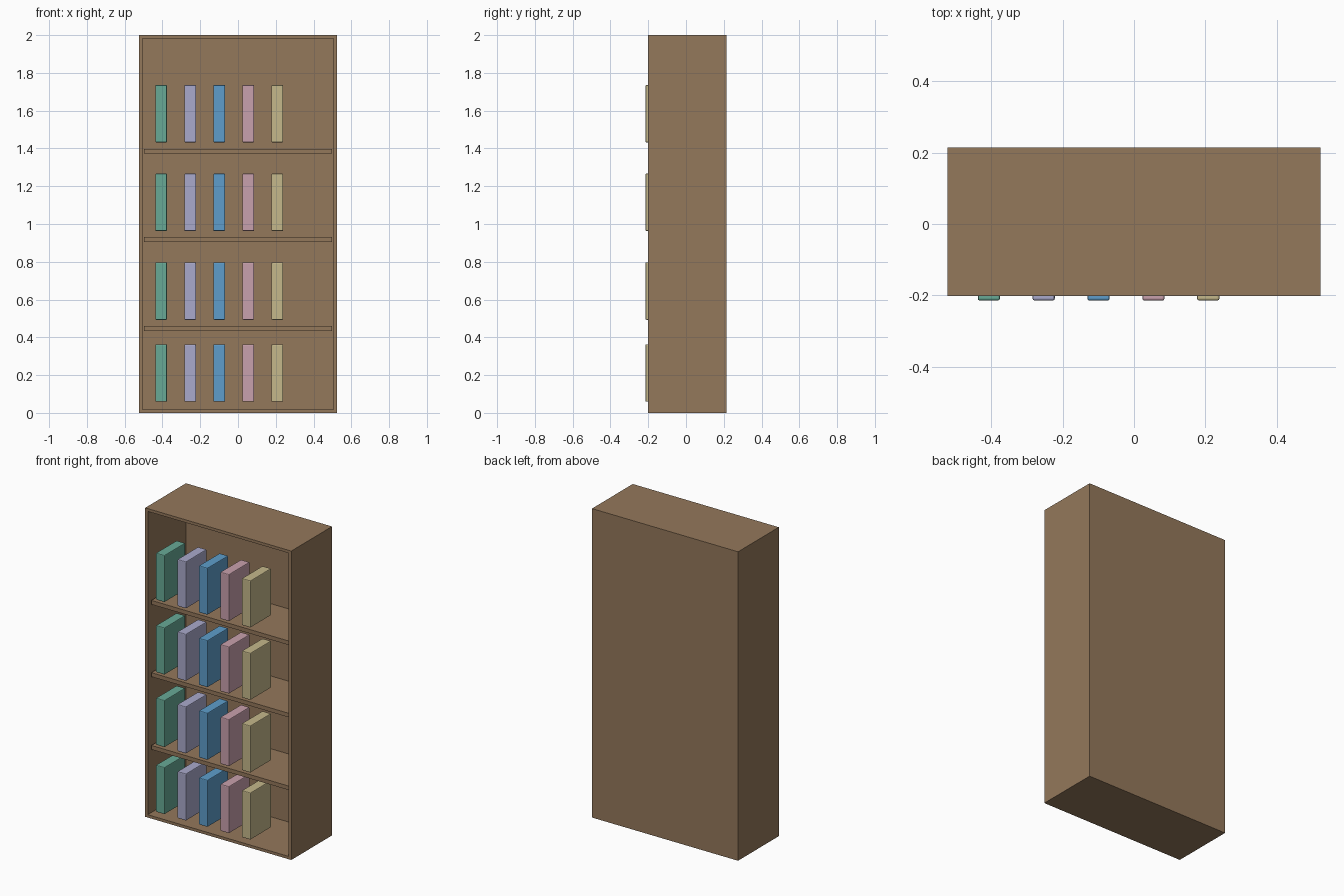
import bpy, bmesh
from mathutils import Matrix, Vector

if "Cube" in bpy.data.objects:
    bpy.data.objects.remove(bpy.data.objects["Cube"])

W, H, T = 1.046, 2.0, 0.026            # case width, height, board thickness
FRONT, BACK = -0.202, 0.2145


def material(name, rgb):
    lin = [((c / 255 + 0.055) / 1.055) ** 2.4 for c in rgb]
    m = bpy.data.materials.new(name)
    m.diffuse_color = (*lin, 1)
    m.use_nodes = True
    m.node_tree.nodes["Principled BSDF"].inputs["Base Color"].default_value = m.diffuse_color
    return m


def add_object(name, bm, mat):
    bmesh.ops.recalc_face_normals(bm, faces=bm.faces)
    me = bpy.data.meshes.new(name)
    bm.to_mesh(me)
    bm.free()
    me.materials.append(mat)
    ob = bpy.data.objects.new(name, me)
    bpy.context.collection.objects.link(ob)
    return ob


def box(x0, x1, y0, y1, z0, z1):
    bm = bmesh.new()
    centre = Vector(((x0 + x1) / 2, (y0 + y1) / 2, (z0 + z1) / 2))
    size = Matrix.Diagonal((x1 - x0, y1 - y0, z1 - z0, 1))
    bmesh.ops.create_cube(bm, size=1, matrix=Matrix.Translation(centre) @ size)
    return bm


wood = material("brown wood", (148, 120, 91))
covers = [material("green cover", (104, 170, 150)),
          material("lavender cover", (170, 170, 204)),
          material("blue cover", (94, 158, 204)),
          material("pink cover", (201, 161, 173)),
          material("sand cover", (197, 184, 139))]

# Case: solid box hollowed from the front, leaving a back panel
bm = box(-W / 2, W / 2, FRONT, BACK, 0, H)
bm.normal_update()
front = min(bm.faces, key=lambda f: f.calc_center_median().y)
bmesh.ops.inset_region(bm, faces=[front], thickness=T)
pushed = bmesh.ops.extrude_discrete_faces(bm, faces=[front])["faces"]
bmesh.ops.translate(bm, verts=pushed[0].verts, vec=(0, BACK - T - FRONT, 0))
add_object("bookcase_case", bm, wood)

# Shelves, set slightly back from the front edge
for i, top in enumerate((0.459, 0.930, 1.398)):
    x = W / 2 - T
    add_object(f"shelf_{i + 1}",
               box(-x, x, FRONT + T, BACK - T, top - T, top), wood)

# Books: five per level with softly bevelled edges
for row, z in enumerate((0.059, 0.493, 0.963, 1.432)):
    for col, cover in enumerate(covers):
        x = -0.407 + 0.1538 * col
        bm = box(x - 0.031, x + 0.031, -0.2145, -0.003, z, z + 0.304)
        bmesh.ops.bevel(bm, geom=bm.edges[:], offset=0.005, segments=2,
                        profile=0.5, affect='EDGES')
        add_object(f"book_{row + 1}_{col + 1}", bm, cover)
